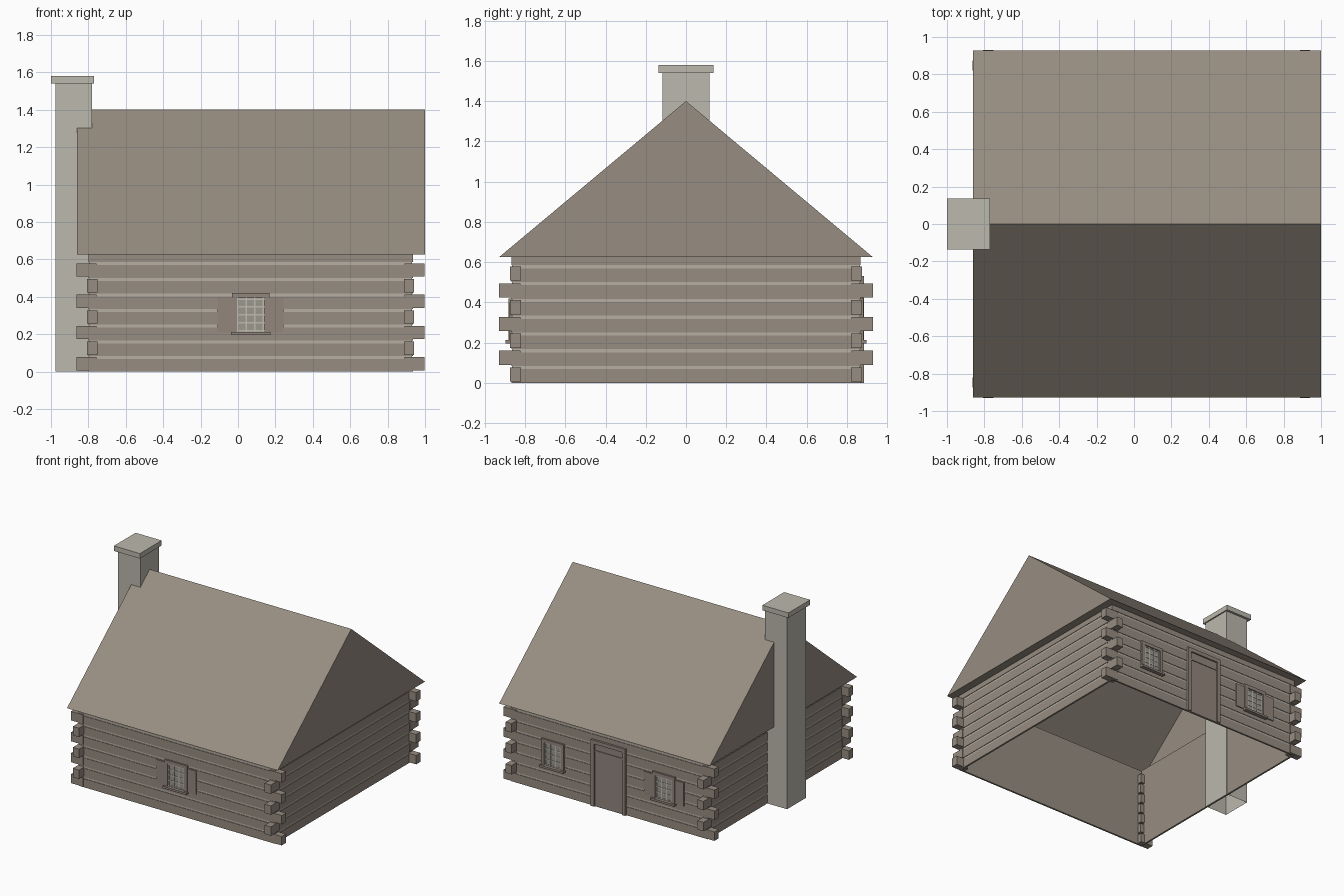
import bpy
import bmesh

cube = bpy.data.objects.get("Cube")
if cube:
    bpy.data.objects.remove(cube, do_unlink=True)


def material(name, rgb):
    m = bpy.data.materials.new(name)
    m.use_nodes = True
    m.diffuse_color = (*rgb, 1)
    m.node_tree.nodes["Principled BSDF"].inputs["Base Color"].default_value = (*rgb, 1)
    return m


WOOD = material("weathered wood", (0.31, 0.265, 0.22))
TRIM = material("trim wood", (0.29, 0.24, 0.20))
CHINK = material("pale chinking", (0.47, 0.43, 0.37))
STONE = material("chimney stone", (0.50, 0.48, 0.42))
GLASS = material("window glass", (0.33, 0.31, 0.27))
BARS = material("window bars", (0.53, 0.50, 0.43))


def finish(name, bm, mat):
    bmesh.ops.recalc_face_normals(bm, faces=bm.faces)
    mesh = bpy.data.meshes.new(name)
    bm.to_mesh(mesh)
    bm.free()
    mesh.materials.append(mat)
    obj = bpy.data.objects.new(name, mesh)
    bpy.context.collection.objects.link(obj)
    return obj


def boxes(name, mat, extents):
    """One object from boxes given as x, y and z ranges."""
    bm = bmesh.new()
    for ranges in extents:
        for v in bmesh.ops.create_cube(bm, size=1)["verts"]:
            v.co = [(lo + hi) / 2 + c * (hi - lo) for c, (lo, hi) in zip(v.co, ranges)]
    return finish(name, bm, mat)


CX = 0.0675          # centre of the walls in x
HALF = 0.868         # half width of the square log walls
EAVE, RIDGE = 0.625, 1.4
COURSE, GAP = 0.0835, 0.016
ROWS = 7


def ring(inner, outer, z0, z1):
    """Four wall strips around the house between two half widths."""
    out = []
    for s in (-1, 1):
        band = tuple(sorted((s * inner, s * outer)))
        out.append(((CX - outer, CX + outer), band, (z0, z1)))
        out.append(((CX + band[0], CX + band[1]), (-inner, inner), (z0, z1)))
    return out


# Walls: inner lining, log courses and recessed chinking
boxes("wall_lining", WOOD, ring(HALF - 0.014, HALF - 0.009, 0, EAVE))
logs, chinks, stubs = [], [], []
for i in range(ROWS + 1):
    z0 = i * COURSE
    z1 = EAVE if i == ROWS else z0 + COURSE - GAP
    logs += ring(HALF - 0.009, HALF, z0, z1)
    if i == ROWS:
        break
    chinks += ring(HALF - 0.009, HALF - 0.004, z1, z0 + COURSE)
    # Protruding log ends, alternating direction with each course
    for sx in (-1, 1):
        for sy in (-1, 1):
            along = (HALF - 0.045, HALF + 0.0625)
            across = (HALF - 0.048, HALF + 0.006)
            rx, ry = (along, across) if i % 2 == 0 else (across, along)
            stubs.append((sorted(CX + sx * r for r in rx),
                          sorted(sy * r for r in ry),
                          (z0 + 0.006, z0 + 0.077)))
boxes("wall_logs", WOOD, logs)
boxes("wall_chinking", CHINK, chinks)
boxes("corner_log_ends", WOOD, stubs)

# Roof: hollow gabled shell with a soffit around the walls
bm = bmesh.new()
X0, X1, Y = -0.86, 1.0, 0.928
ends = [[bm.verts.new(p) for p in ((x, -Y, EAVE), (x, 0, RIDGE), (x, Y, EAVE))] for x in (X0, X1)]
a, b = ends
for face in (a, b, (a[0], a[1], b[1], b[0]), (a[1], a[2], b[2], b[1])):
    bm.faces.new(face)
w = HALF - 0.01
outer = [a[0], b[0], b[2], a[2]]
inner = [bm.verts.new((CX + sx * w, sy * w, EAVE)) for sx, sy in ((-1, -1), (1, -1), (1, 1), (-1, 1))]
for k in range(4):
    n = (k + 1) % 4
    bm.faces.new((outer[k], outer[n], inner[n], inner[k]))
finish("roof", bm, WOOD)

# Chimney: open-bottomed shaft with a cap slab
shaft = boxes("chimney_shaft", STONE, [((-0.975, -0.78), (-0.118, 0.118), (0, 1.54))])
bm = bmesh.new()
bm.from_mesh(shaft.data)
bmesh.ops.delete(bm, geom=[f for f in bm.faces if f.normal.z < -0.5], context="FACES")
bm.to_mesh(shaft.data)
bm.free()
boxes("chimney_cap", STONE, [((-1.0, -0.77), (-0.137, 0.137), (1.54, 1.58))])


def on_wall(side, x0, x1, z0, z1, depth, back=-0.003):
    """Box standing proud of the front (-1) or back (1) wall."""
    return ((x0, x1), sorted((side * (HALF + back), side * (HALF + depth))), (z0, z1))


def framed(side, x0, x1, z0, z1, t, depth):
    return [on_wall(side, x0, x0 + t, z0, z1, depth),
            on_wall(side, x1 - t, x1, z0, z1, depth),
            on_wall(side, x0 + t, x1 - t, z1 - t, z1, depth)]


def window(name, side, cx, shutters):
    x0, x1, z0, z1, t = cx - 0.1, cx + 0.1, 0.2, 0.42, 0.027
    trim = framed(side, x0, x1, z0, z1, t, 0.014)
    trim.append(on_wall(side, x0 - 0.005, x1 + 0.005, z0 - 0.004, z0 + 0.012, 0.03))
    boxes(name + "_frame", TRIM, trim)
    gx0, gx1, gz0, gz1 = x0 + t, x1 - t, z0 + 0.012, z1 - t
    boxes(name + "_glass", GLASS, [on_wall(side, gx0, gx1, gz0, gz1, 0.003)])
    bars = []
    for k in range(4):
        x = gx0 + 0.005 + (gx1 - gx0 - 0.01) * k / 3
        bars.append(on_wall(side, x - 0.004, x + 0.004, gz0, gz1, 0.007, 0.002))
    for k in range(5):
        z = gz0 + 0.005 + (gz1 - gz0 - 0.01) * k / 4
        bars.append(on_wall(side, gx0, gx1, z - 0.004, z + 0.004, 0.006, 0.002))
    boxes(name + "_bars", BARS, bars)
    if shutters:
        boxes(name + "_shutters", TRIM,
              [on_wall(side, x, x + 0.076, 0.21, 0.397, 0.008) for x in (x0 - 0.076, x1)])


window("front_window", -1, CX, True)
window("back_left_window", 1, CX + 0.495, False)
window("back_right_window", 1, CX - 0.485, True)

# Back door: frame, recessed leaf and a cross batten
boxes("door_frame", TRIM, framed(1, CX - 0.15, CX + 0.155, 0, 0.53, 0.03, 0.016))
boxes("door_leaf", TRIM, [on_wall(1, CX - 0.12, CX + 0.125, 0, 0.5, 0.004)])
boxes("door_batten", TRIM, [on_wall(1, CX - 0.12, CX + 0.125, 0.435, 0.447, 0.009)])
